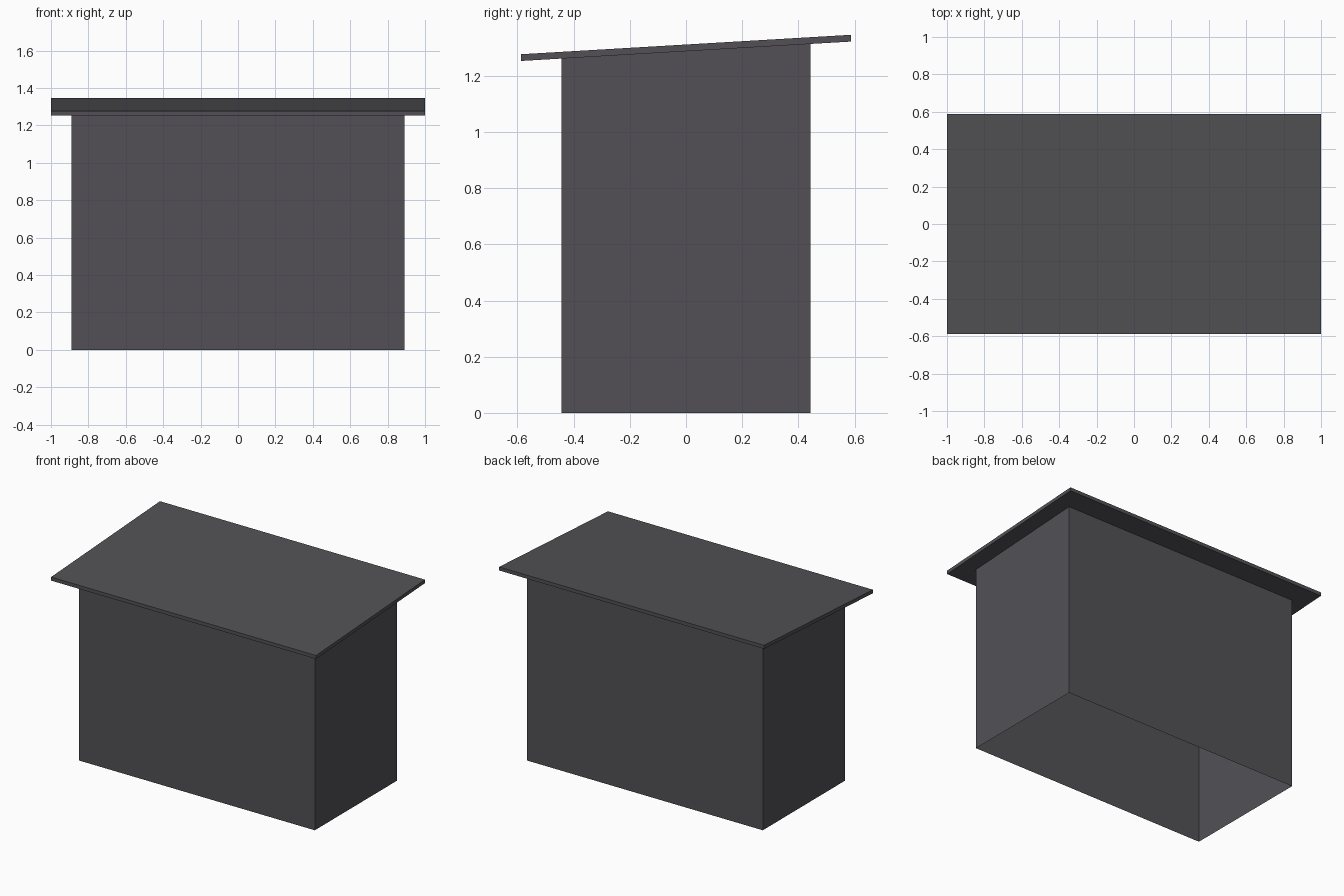
import bpy, bmesh

if "Cube" in bpy.data.objects:
    bpy.data.objects.remove(bpy.data.objects["Cube"])

mat = bpy.data.materials.new("dark_grey")
mat.diffuse_color = (0.085, 0.081, 0.091, 1)
mat.use_nodes = True
mat.node_tree.nodes["Principled BSDF"].inputs["Base Color"].default_value = mat.diffuse_color

SLOPE = 0.0588          # roof rises towards the back
MID = 1.2875            # underside height at y = 0


def under(y):
    return MID + SLOPE * y


def prism(name, hx, hy, bottom, top, capped):
    """Four walls between two height rules, optionally closed."""
    bm = bmesh.new()
    corners = [(-hx, -hy), (hx, -hy), (hx, hy), (-hx, hy)]
    lo = [bm.verts.new((x, y, bottom(y))) for x, y in corners]
    hi = [bm.verts.new((x, y, top(y))) for x, y in corners]
    for i in range(4):
        j = (i + 1) % 4
        bm.faces.new((lo[i], lo[j], hi[j], hi[i]))
    if capped:
        bm.faces.new(lo[::-1])
        bm.faces.new(hi)
    me = bpy.data.meshes.new(name)
    bm.to_mesh(me)
    bm.free()
    me.materials.append(mat)
    ob = bpy.data.objects.new(name, me)
    bpy.context.collection.objects.link(ob)


# Thin walls, open underneath
prism("shed_walls", 0.89, 0.443, lambda y: 0.0, under, False)
# Sloping overhanging roof slab
prism("roof_slab", 1.0, 0.587, under, lambda y: under(y) + 0.024, True)
